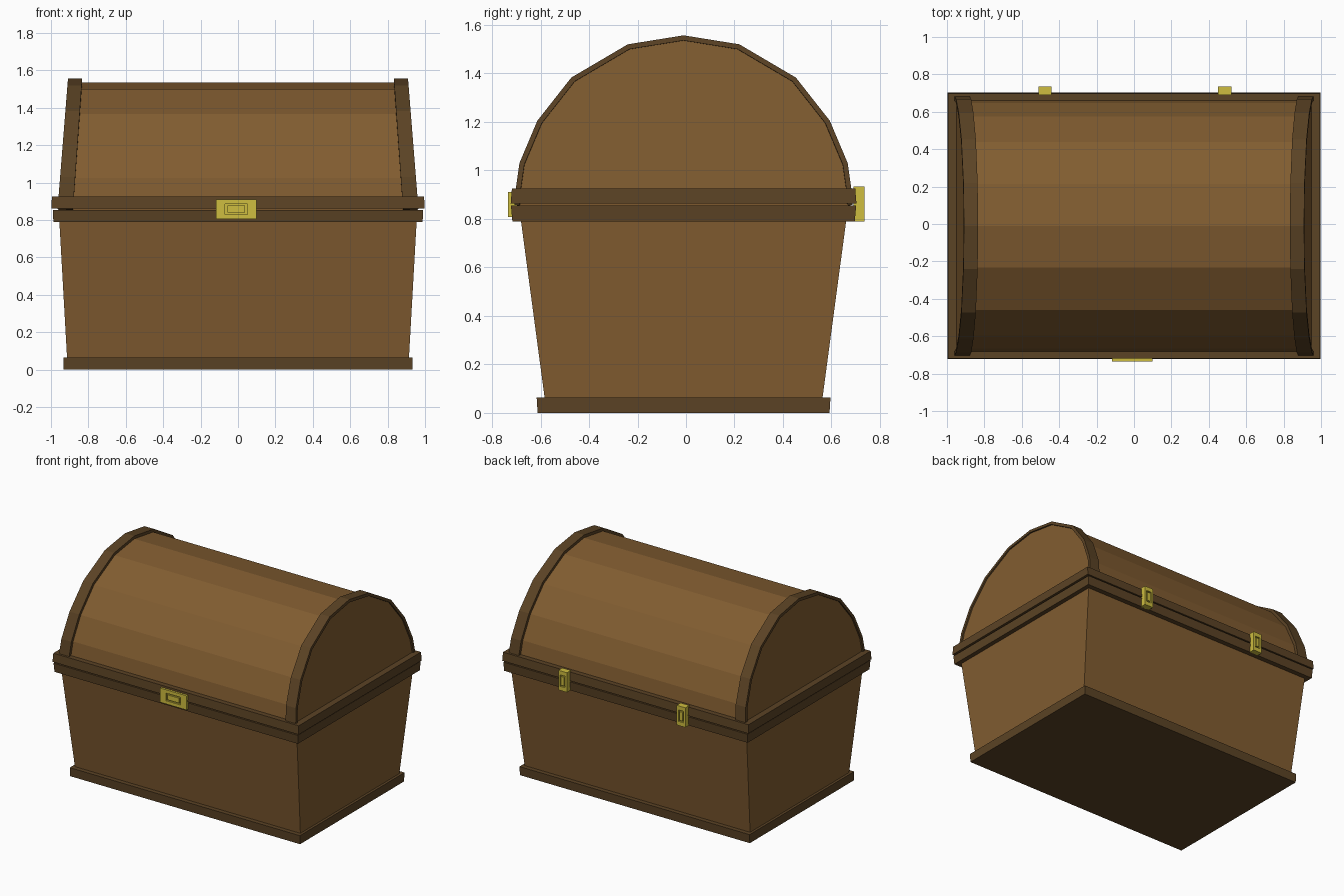
import bpy, bmesh

if "Cube" in bpy.data.objects:
    bpy.data.objects.remove(bpy.data.objects["Cube"])

CY = -0.01  # the chest body sits slightly forward of the hinges


def material(name, rgb):
    m = bpy.data.materials.new(name)
    m.diffuse_color = (*rgb, 1)
    m.use_nodes = True
    m.node_tree.nodes["Principled BSDF"].inputs["Base Color"].default_value = m.diffuse_color
    return m


WOOD = material("wood", (0.22, 0.108, 0.03))
TRIM = material("dark_wood", (0.105, 0.056, 0.018))
BRASS = material("brass", (0.62, 0.51, 0.05))


def loft(name, loops, mat):
    """Skin a list of equal-length point loops and cap both ends."""
    bm = bmesh.new()
    rings = [[bm.verts.new(p) for p in loop] for loop in loops]
    n = len(rings[0])
    for a, b in zip(rings, rings[1:]):
        for i in range(n):
            j = (i + 1) % n
            bm.faces.new((a[i], a[j], b[j], b[i]))
    bm.faces.new(rings[0])
    bm.faces.new(rings[-1])
    bmesh.ops.recalc_face_normals(bm, faces=bm.faces)
    mesh = bpy.data.meshes.new(name)
    bm.to_mesh(mesh)
    bm.free()
    mesh.materials.append(mat)
    ob = bpy.data.objects.new(name, mesh)
    bpy.context.collection.objects.link(ob)
    return ob


def tapered_box(name, levels, mat):
    """Levels are (half width, half depth, z) from bottom to top."""
    loft(name, [[(-w, CY - d, z), (w, CY - d, z), (w, CY + d, z), (-w, CY + d, z)]
                for w, d, z in levels], mat)


def fitting(name, cx, cz, levels):
    """Brass plate: levels are (half width, half height, y) from wall outwards."""
    loft(name, [[(cx - w, y, cz - h), (cx + w, y, cz - h), (cx + w, y, cz + h), (cx - w, y, cz + h)]
                for w, h, y in levels], BRASS)


# Body and horizontal trims
tapered_box("body", [(0.911, 0.566, 0.01), (0.959, 0.68, 0.862)], WOOD)
tapered_box("base_trim", [(0.932, 0.602, 0.0), (0.933, 0.606, 0.064)], TRIM)
tapered_box("lower_rim", [(0.987, 0.706, 0.79), (0.99, 0.712, 0.855)], TRIM)
tapered_box("upper_rim", [(0.998, 0.713, 0.863), (0.995, 0.708, 0.925)], TRIM)

# Arched lid profile: half of it, mirrored front to back
half = [(0.697, 0.858), (0.692, 0.925), (0.677, 1.03), (0.603, 1.205), (0.463, 1.383), (0.23, 1.52)]
outer = half + [(0, 1.557)] + [(-y, z) for y, z in reversed(half)]
inner = [(y * 0.97, 0.858 + (z - 0.858) * 0.97) for y, z in outer]


def end_x(z):
    return 0.96 - (z - 0.92) * 0.08


def band_x(z):
    return 0.878 - (z - 0.92) * 0.07


# Lid shell, ends slightly recessed behind the bands
loft("lid", [[(s * (end_x(z) - 0.01), y + CY, z) for y, z in inner] for s in (-1, 1)], WOOD)

# Arched bands at both ends of the lid
for side, s in (("left", -1), ("right", 1)):
    loft("lid_band_" + side,
         [[(s * end_x(zo), yo + CY, zo), (s * band_x(zo), yo + CY, zo),
           (s * band_x(zo), yi * 0.99 + CY, zi - 0.005), (s * end_x(zi), yi + CY, zi)]
          for (yo, zo), (yi, zi) in zip(outer, inner)], TRIM)

# Front latch with a grooved keyhole frame
fitting("latch", -0.01, 0.859, [(0.108, 0.052, -0.69), (0.108, 0.052, -0.735), (0.06, 0.028, -0.735),
                                (0.06, 0.028, -0.724), (0.047, 0.018, -0.724), (0.047, 0.018, -0.735)])

# Back hinges with the same grooved frame
for side, x in (("left", -0.475), ("right", 0.485)):
    fitting("hinge_" + side, x, 0.862, [(0.035, 0.072, 0.69), (0.035, 0.072, 0.736), (0.02, 0.042, 0.736),
                                        (0.02, 0.042, 0.725), (0.012, 0.032, 0.725), (0.012, 0.032, 0.736)])
